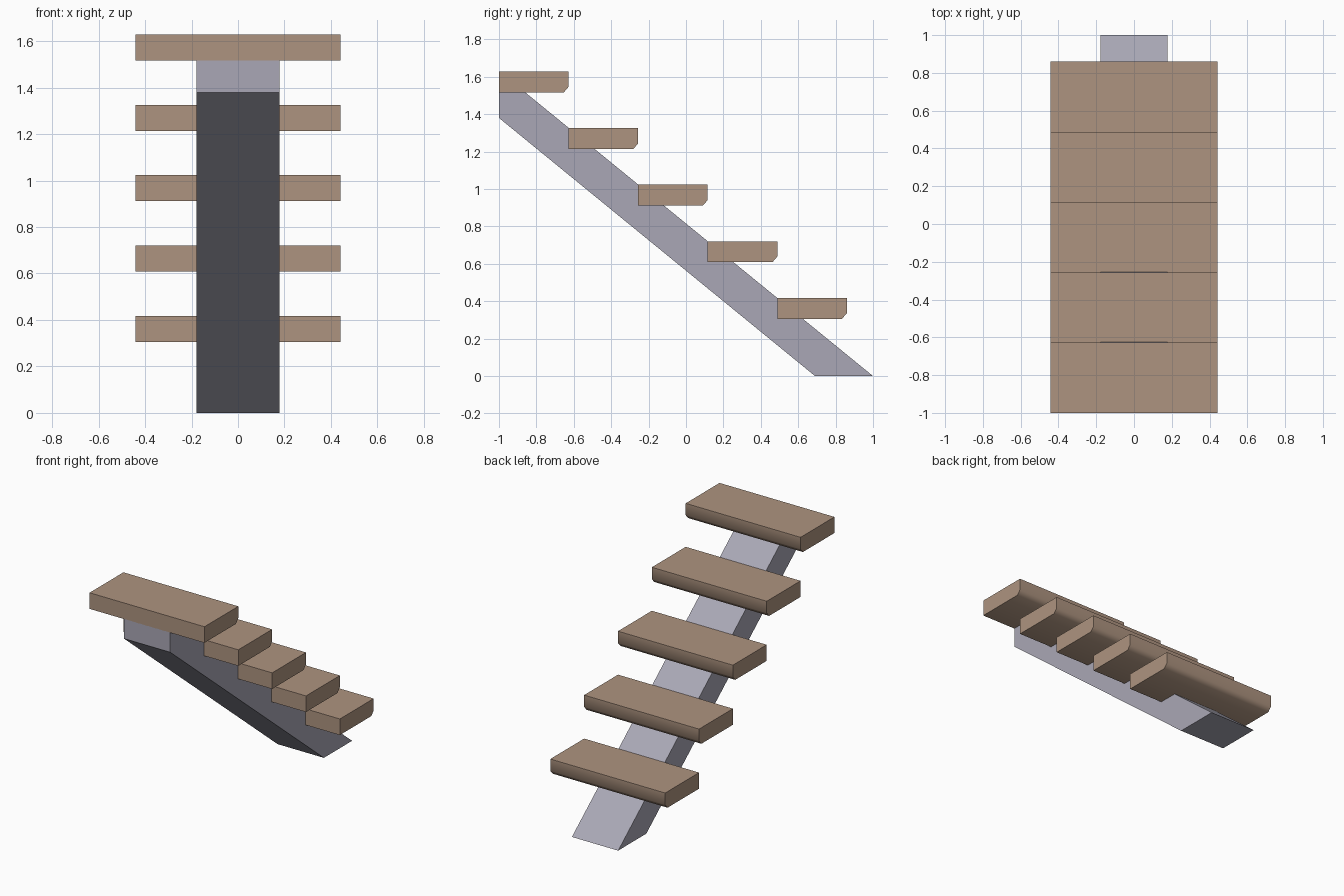
import bpy
import bmesh
from math import radians

cube = bpy.data.objects.get("Cube")
if cube:
    bpy.data.objects.remove(cube, do_unlink=True)


def make_material(name, rgb):
    mat = bpy.data.materials.new(name)
    mat.use_nodes = True
    mat.diffuse_color = (*rgb, 1)
    bsdf = next(n for n in mat.node_tree.nodes if n.type == "BSDF_PRINCIPLED")
    bsdf.inputs["Base Color"].default_value = (*rgb, 1)
    return mat


def extrude_profile(name, profile, half_width, mat):
    """Extrude a (y, z) side profile across x."""
    bm = bmesh.new()
    face = bm.faces.new([bm.verts.new((-half_width, y, z)) for y, z in profile])
    side = bmesh.ops.extrude_face_region(bm, geom=[face])
    verts = [g for g in side["geom"] if isinstance(g, bmesh.types.BMVert)]
    bmesh.ops.translate(bm, verts=verts, vec=(2 * half_width, 0, 0))
    bmesh.ops.recalc_face_normals(bm, faces=bm.faces)
    mesh = bpy.data.meshes.new(name)
    bm.to_mesh(mesh)
    bm.free()
    mesh.materials.append(mat)
    obj = bpy.data.objects.new(name, mesh)
    bpy.context.collection.objects.link(obj)
    return obj


wood = make_material("brown wood", (0.42, 0.295, 0.215))
steel = make_material("grey metal", (0.40, 0.39, 0.465))

# Central sloping beam, cut upright at the top and level at the floor
extrude_profile("central_beam",
                [(-1, 1.38), (-1, 1.517), (-0.86, 1.517), (1, 0), (0.69, 0)],
                0.178, steel)

# Treads, each with a softened lower nosing
STEPS, RUN, RISE, THICK, TOP = 5, 0.372, 0.3025, 0.112, 1.628
for i in range(STEPS):
    y0, z1 = -1 + i * RUN, TOP - i * RISE
    y1, z0 = y0 + RUN, z1 - THICK
    tread = extrude_profile(f"tread_{i + 1}",
                            [(y0, z0), (y0, z1), (y1, z1),
                             (y1, z0 + 0.03), (y1 - 0.026, z0)],
                            0.442, wood)
    tread.data.shade_smooth()
    tread.data.set_sharp_from_angle(angle=radians(60))
